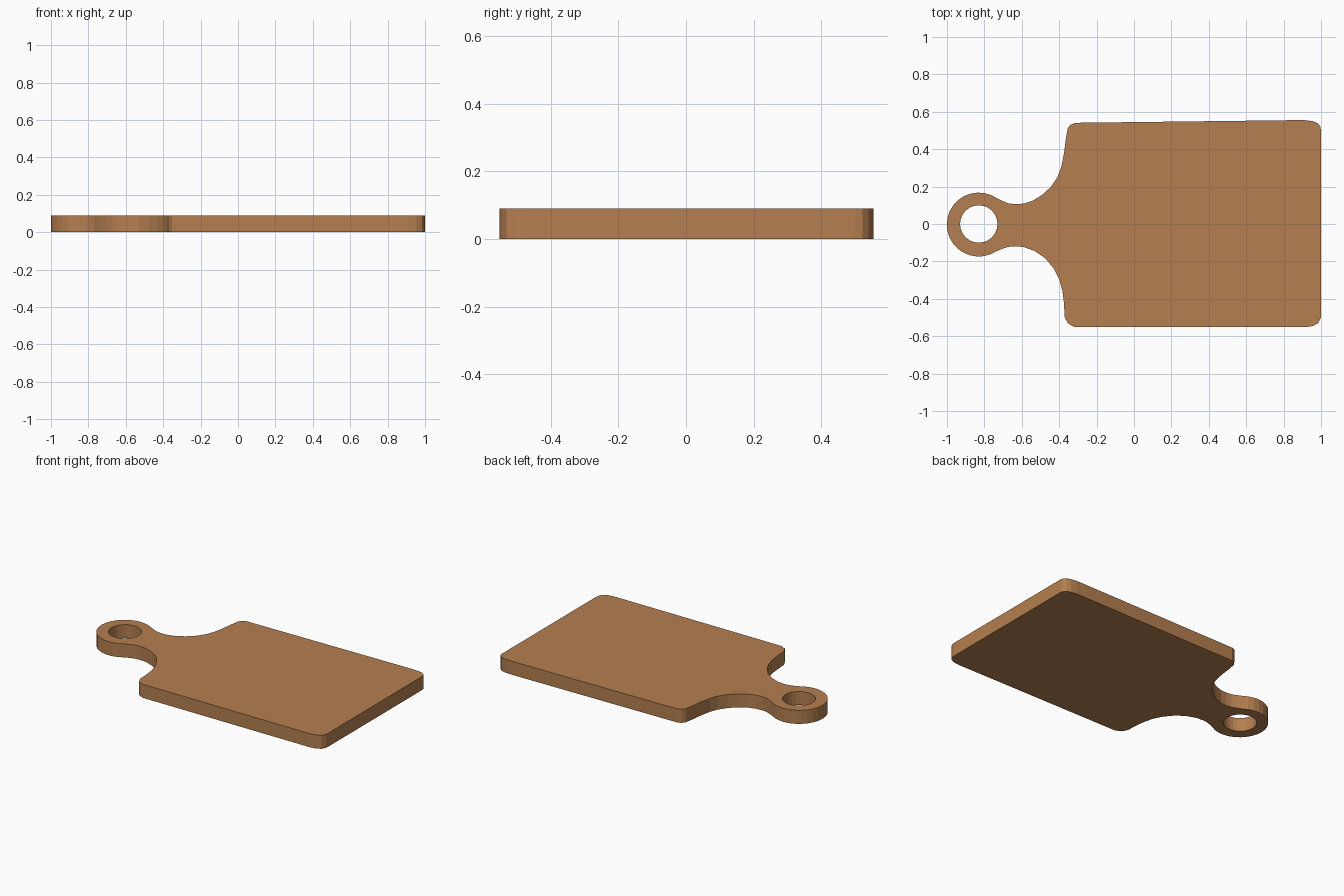
import bpy, bmesh, math

if "Cube" in bpy.data.objects:
    bpy.data.objects.remove(bpy.data.objects["Cube"])

THICK = 0.09
RING_X, RING_R, HOLE_R = -0.83, 0.171, 0.1


def arc(cx, cy, r, a0, a1, n):
    return [(cx + r * math.cos(math.radians(a0 + (a1 - a0) * i / n)),
             cy + r * math.sin(math.radians(a0 + (a1 - a0) * i / n))) for i in range(n + 1)]


# handle ring, from upper neck round the end to lower neck
outline = arc(RING_X, -0.003, RING_R, 55, 303, 20)
# lower neck, shoulder and front corners
outline += [(-0.70, -0.131), (-0.67, -0.122), (-0.635, -0.119), (-0.59, -0.123), (-0.53, -0.145),
            (-0.475, -0.183), (-0.43, -0.237), (-0.40, -0.295), (-0.382, -0.36), (-0.375, -0.42),
            (-0.37, -0.50), (-0.352, -0.533), (-0.315, -0.552),
            (0.91, -0.552), (0.955, -0.546), (0.985, -0.53), (0.998, -0.505), (1.0, -0.48)]
# rear corners, shoulder and upper neck
outline += [(1.0, 0.50), (0.996, 0.522), (0.98, 0.54), (0.955, 0.55), (0.915, 0.555), (0.84, 0.555),
            (-0.315, 0.541), (-0.34, 0.53), (-0.355, 0.51), (-0.365, 0.45), (-0.374, 0.38),
            (-0.39, 0.30), (-0.41, 0.25), (-0.445, 0.198), (-0.49, 0.157), (-0.54, 0.125),
            (-0.59, 0.109), (-0.635, 0.106), (-0.67, 0.11), (-0.70, 0.122)]
hole = arc(RING_X, 0.0, HOLE_R, 0, 360, 24)[:-1]

# flat board with a hole, extruded upward
bm = bmesh.new()
for loop in (outline, hole):
    vs = [bm.verts.new((x, y, 0)) for x, y in loop]
    for i, v in enumerate(vs):
        bm.edges.new((v, vs[(i + 1) % len(vs)]))
bmesh.ops.triangle_fill(bm, use_beauty=True, use_dissolve=False, edges=bm.edges[:])
ext = bmesh.ops.extrude_face_region(bm, geom=bm.faces[:], use_keep_orig=True)
for v in ext["geom"]:
    if isinstance(v, bmesh.types.BMVert):
        v.co.z = THICK
bmesh.ops.recalc_face_normals(bm, faces=bm.faces[:])
mesh = bpy.data.meshes.new("cutting_board")
bm.to_mesh(mesh)
bm.free()

# wood colour
wood = bpy.data.materials.new("warm_wood")
wood.diffuse_color = (0.46, 0.213, 0.08, 1)
wood.use_nodes = True
wood.node_tree.nodes["Principled BSDF"].inputs["Base Color"].default_value = wood.diffuse_color
mesh.materials.append(wood)
board = bpy.data.objects.new("cutting_board", mesh)
bpy.context.collection.objects.link(board)
